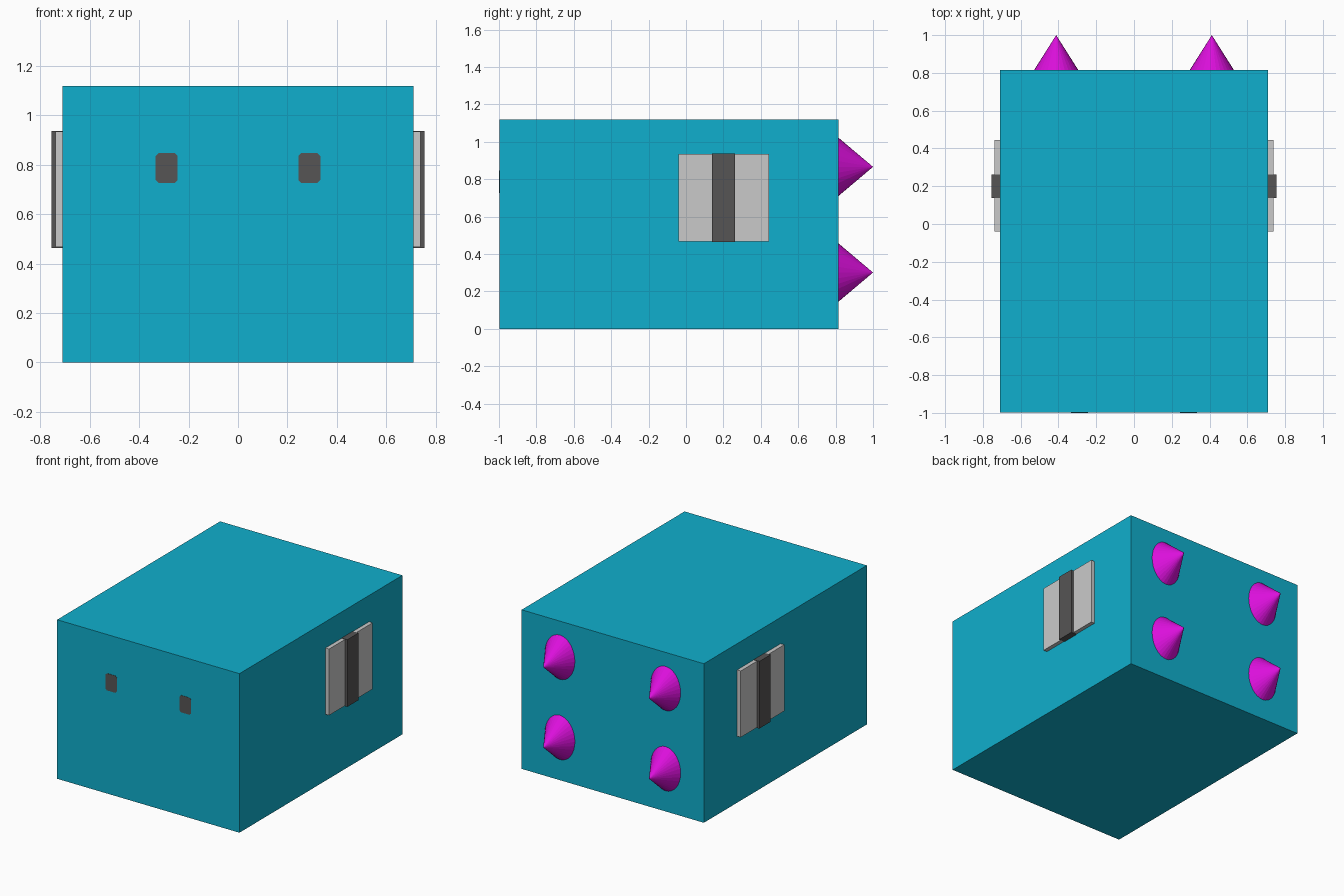
import bpy, bmesh, math
from mathutils import Matrix

if "Cube" in bpy.data.objects:
    bpy.data.objects.remove(bpy.data.objects["Cube"])


def material(name, rgb):
    m = bpy.data.materials.new(name)
    m.diffuse_color = (*rgb, 1.0)
    m.use_nodes = True
    m.node_tree.nodes["Principled BSDF"].inputs["Base Color"].default_value = m.diffuse_color
    return m


TEAL = material("teal", (0.005, 0.43, 0.61))
LIGHT = material("light_grey", (0.59, 0.59, 0.59))
DARK = material("dark_grey", (0.093, 0.09, 0.09))
MAGENTA = material("magenta", (0.72, 0.005, 0.72))


def finish(bm, name, mat):
    bmesh.ops.recalc_face_normals(bm, faces=bm.faces)
    mesh = bpy.data.meshes.new(name)
    bm.to_mesh(mesh)
    bm.free()
    mesh.materials.append(mat)
    ob = bpy.data.objects.new(name, mesh)
    bpy.context.collection.objects.link(ob)
    return ob


def box(name, lo, hi, mat):
    """Axis-aligned box between two corners."""
    size = [b - a for a, b in zip(lo, hi)]
    mid = [(a + b) / 2 for a, b in zip(lo, hi)]
    bm = bmesh.new()
    bmesh.ops.create_cube(bm, size=1,
                          matrix=Matrix.Translation(mid) @ Matrix.Diagonal((*size, 1)))
    return finish(bm, name, mat)


def eye(name, cx, cz, mat):
    """Thin plate with clipped corners on the front face."""
    w, h, c = 0.045, 0.06, 0.012
    corner = [(w - c, h), (w, h - c), (w, c - h), (w - c, -h),
              (c - w, -h), (-w, c - h), (-w, h - c), (c - w, h)]
    bm = bmesh.new()
    face = bm.faces.new([bm.verts.new((cx + x, -1.0, cz + z)) for x, z in corner])
    new = bmesh.ops.extrude_face_region(bm, geom=[face], use_keep_orig=True)["geom"]
    bmesh.ops.translate(bm, vec=(0, 0.006, 0),
                        verts=[g for g in new if isinstance(g, bmesh.types.BMVert)])
    return finish(bm, name, mat)


def spike(name, cx, cz, mat):
    """Oval cone pointing backwards."""
    bm = bmesh.new()
    place = (Matrix.Translation((cx, 0.9075, cz)) @ Matrix.Diagonal((0.117, 1, 0.156, 1))
             @ Matrix.Rotation(-math.pi / 2, 4, 'X'))
    bmesh.ops.create_cone(bm, cap_ends=True, segments=32, radius1=1, radius2=0,
                          depth=0.185, matrix=place)
    return finish(bm, name, mat)


# Main body
box("body", (-0.71, -0.998, 0), (0.71, 0.815, 1.12), TEAL)

for side, s in (("right", 1), ("left", -1)):
    # Side panel with a raised vertical bar
    xs = sorted((s * 0.70, s * 0.738))
    box(side + "_panel", (xs[0], -0.04, 0.468), (xs[1], 0.445, 0.935), LIGHT)
    xs = sorted((s * 0.70, s * 0.755))
    box(side + "_panel_bar", (xs[0], 0.138, 0.464), (xs[1], 0.262, 0.937), DARK)
    # Front eye
    eye(side + "_eye", s * 0.289, 0.787, DARK)
    # Rear spikes
    for row, z in (("upper", 0.866), ("lower", 0.301)):
        spike(f"{side}_{row}_spike", s * 0.412, z, MAGENTA)
